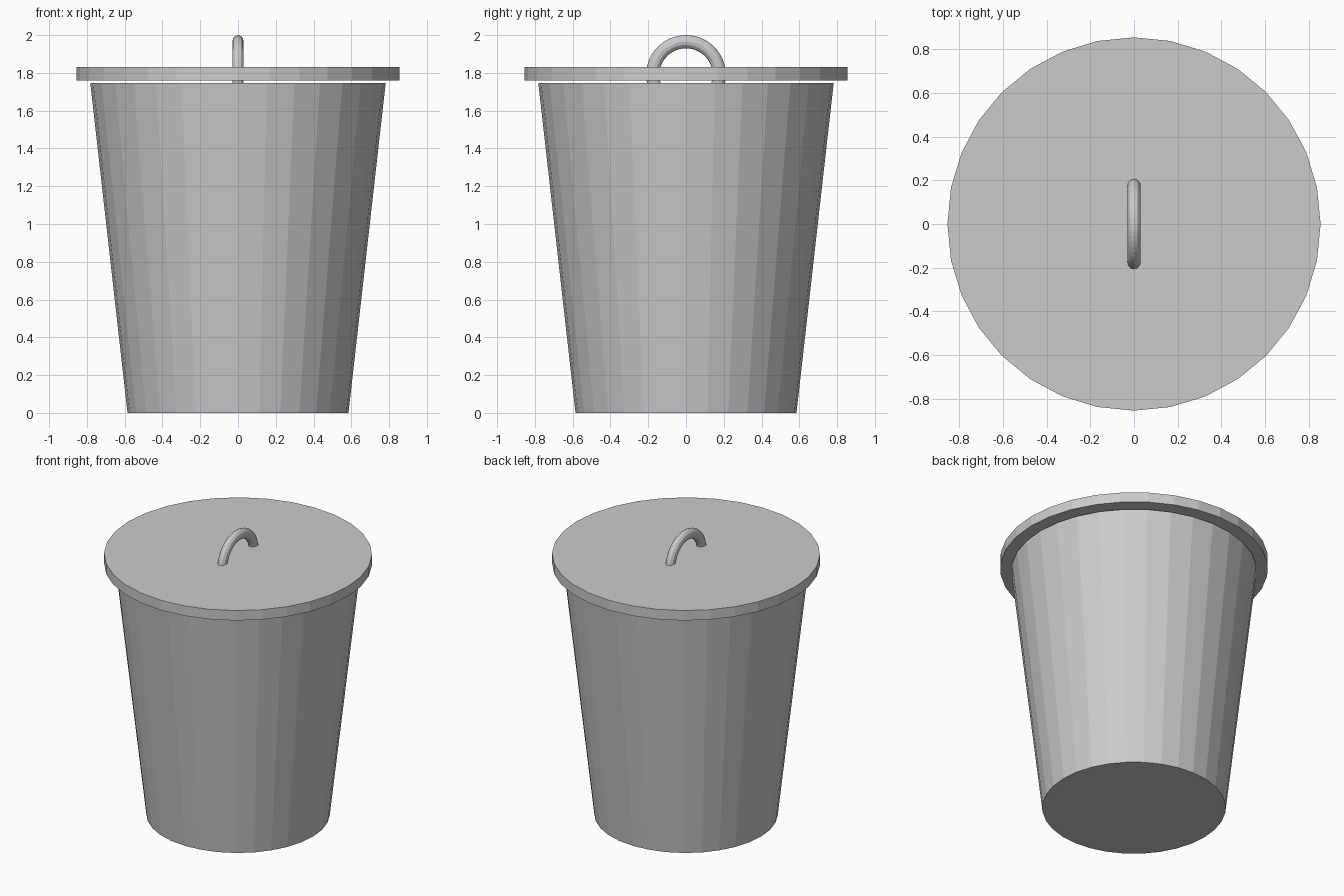
import bpy, bmesh
from math import cos, sin, tau, pi

if "Cube" in bpy.data.objects:
    bpy.data.objects.remove(bpy.data.objects["Cube"])

SIDES = 32


def lathe(name, profile):
    """Spin an (r, z) profile around z; r = 0 is avoided by capping both ends."""
    bm = bmesh.new()
    rings = [[bm.verts.new((r * cos(tau * i / SIDES), r * sin(tau * i / SIDES), z))
              for i in range(SIDES)] for r, z in profile]
    for a, b in zip(rings, rings[1:]):
        for i in range(SIDES):
            j = (i + 1) % SIDES
            bm.faces.new((a[i], a[j], b[j], b[i]))
    bm.faces.new(rings[0][::-1])
    bm.faces.new(rings[-1])
    bmesh.ops.recalc_face_normals(bm, faces=bm.faces)
    mesh = bpy.data.meshes.new(name)
    bm.to_mesh(mesh)
    bm.free()
    obj = bpy.data.objects.new(name, mesh)
    bpy.context.collection.objects.link(obj)
    return obj


# Tapered bin: outer wall, rim, inner wall, inside floor
lathe("bin_body", [(0.585, 0.0), (0.782, 1.747), (0.757, 1.747), (0.563, 0.03)])

# Flat overhanging lid, floating just above the rim
lathe("lid", [(0.854, 1.76), (0.854, 1.83)])

# Ring handle standing upright through the lid, slightly narrower in x
bpy.ops.mesh.primitive_torus_add(major_radius=0.176, minor_radius=0.035,
                                 major_segments=48, minor_segments=12,
                                 location=(0, 0, 1.789), rotation=(0, pi / 2, 0))
handle = bpy.context.object
handle.name = "lid_handle"
handle.scale = (1, 1, 0.86)
